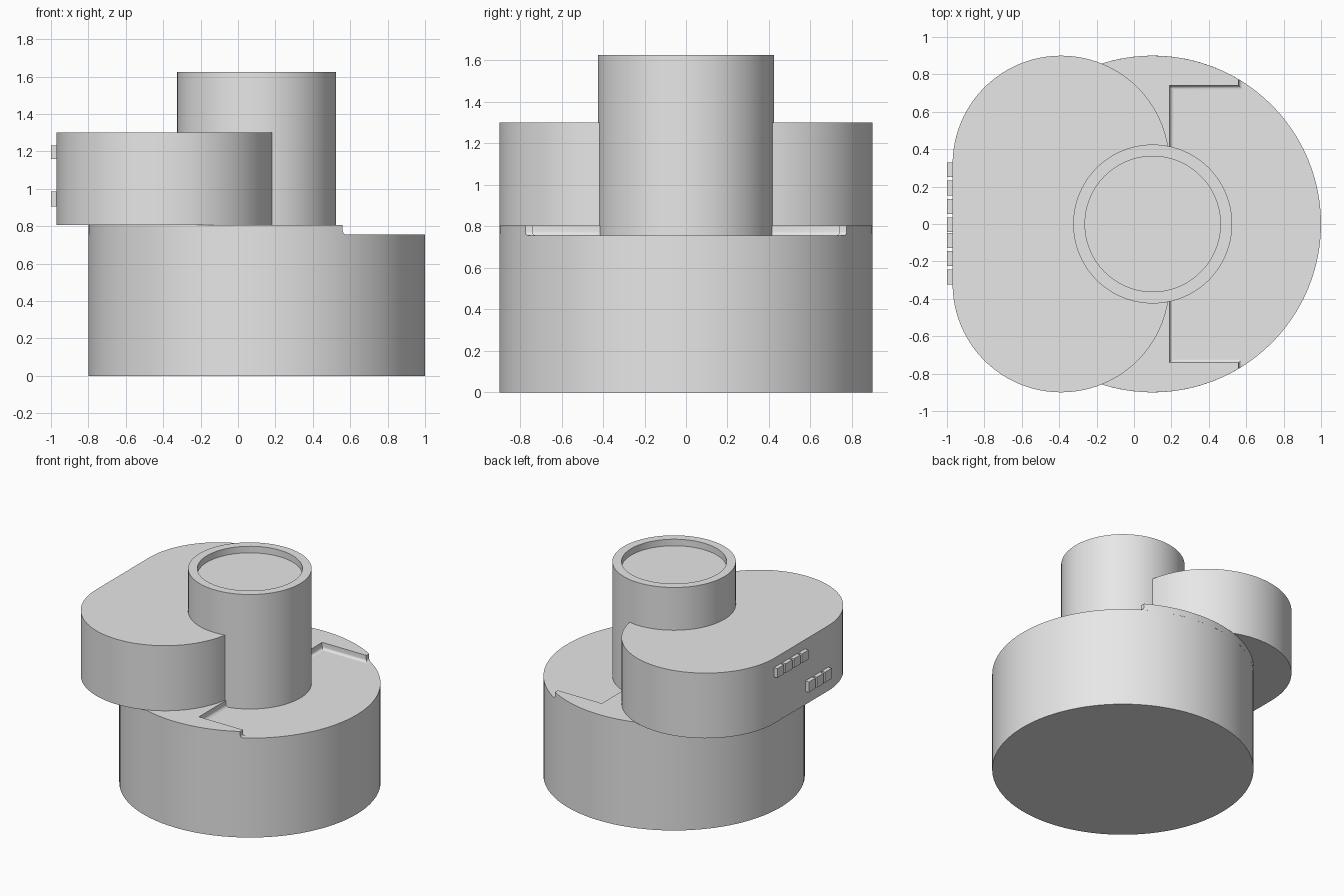
import bpy, bmesh
from math import sin, cos, acos, pi, radians

if "Cube" in bpy.data.objects:
    bpy.data.objects.remove(bpy.data.objects["Cube"], do_unlink=True)

grey = bpy.data.materials.new("plain grey")
grey.use_nodes = True
grey.diffuse_color = (0.8, 0.8, 0.8, 1)
grey.node_tree.nodes["Principled BSDF"].inputs["Base Color"].default_value = grey.diffuse_color

AXIS = 0.1       # x of the base and tube axis
BASE_R = 0.9
FLOOR = 0.755    # pocket floor height
DECK = 0.805     # raised deck height
SEG = 96


def loft(name, rings):
    """Join equal rings of (x, y, z) points and cap both ends."""
    bm = bmesh.new()
    loops = [[bm.verts.new(p) for p in ring] for ring in rings]
    n = len(loops[0])
    for a, b in zip(loops, loops[1:]):
        for i in range(n):
            j = (i + 1) % n
            bm.faces.new((a[i], a[j], b[j], b[i]))
    bm.faces.new(loops[0][::-1])
    bm.faces.new(loops[-1])
    bmesh.ops.recalc_face_normals(bm, faces=bm.faces)
    mesh = bpy.data.meshes.new(name)
    bm.to_mesh(mesh)
    bm.free()
    mesh.materials.append(grey)
    ob = bpy.data.objects.new(name, mesh)
    bpy.context.collection.objects.link(ob)
    bpy.ops.object.select_all(action='DESELECT')
    bpy.context.view_layer.objects.active = ob
    ob.select_set(True)
    bpy.ops.object.shade_smooth_by_angle(angle=radians(30))
    return ob


def circle(r, z):
    return [(AXIS + r * cos(2 * pi * i / SEG), r * sin(2 * pi * i / SEG), z)
            for i in range(SEG)]


def deck_outline(d, z):
    """Disc with a pocket open to +x; d moves the pocket walls inward."""
    x0, x1, y = 0.19 + d, 0.56 + d, 0.74 - d
    start = acos((x1 - AXIS) / BASE_R)
    step = (2 * pi - 2 * start) / SEG
    pts = [(AXIS + BASE_R * cos(start + i * step), BASE_R * sin(start + i * step), z)
           for i in range(SEG + 1)]
    return pts + [(x1, -y, z), (x0, -y, z), (x0, y, z), (x1, y, z)]


def stadium(cx, r, half, z):
    """Rounded slot outline running along y."""
    n = SEG // 2
    return [(cx + r * cos(pi * i / n + turn), side * half + r * sin(pi * i / n + turn), z)
            for side, turn in ((1, 0), (-1, pi)) for i in range(n + 1)]


# Round base
loft("base", [circle(BASE_R, 0), circle(BASE_R, FLOOR)])

# Raised deck with a filleted pocket
FILLET = 0.02
arcs = [pi / 2 * (1 - k / 5) for k in range(6)]
loft("deck", [deck_outline(FILLET * (1 - cos(t)), FLOOR + FILLET * (1 - sin(t))) for t in arcs]
     + [deck_outline(0, DECK)])

# Overhanging side housing
loft("housing", [stadium(-0.39, 0.58, 0.32, z) for z in (DECK, 1.3)])

# Upright tube with a shallow recess on top
loft("tube", [circle(r, z) for r, z in
              ((0.425, FLOOR), (0.425, 1.625), (0.362, 1.625), (0.362, 1.575))])


# Plain raised tabs on the housing's flat side
def tab_row(name, count, y_first, z_low, z_high):
    for k in range(count):
        y1 = y_first - 0.098 * k
        y0 = y1 - 0.08
        loft(f"{name}_{k + 1}", [[(x, y0, z_low), (x, y1, z_low), (x, y1, z_high), (x, y0, z_high)]
                                 for x in (-1, -0.96)])


tab_row("upper_tab", 4, 0.33, 1.16, 1.23)
tab_row("lower_tab", 3, -0.047, 0.905, 0.985)
